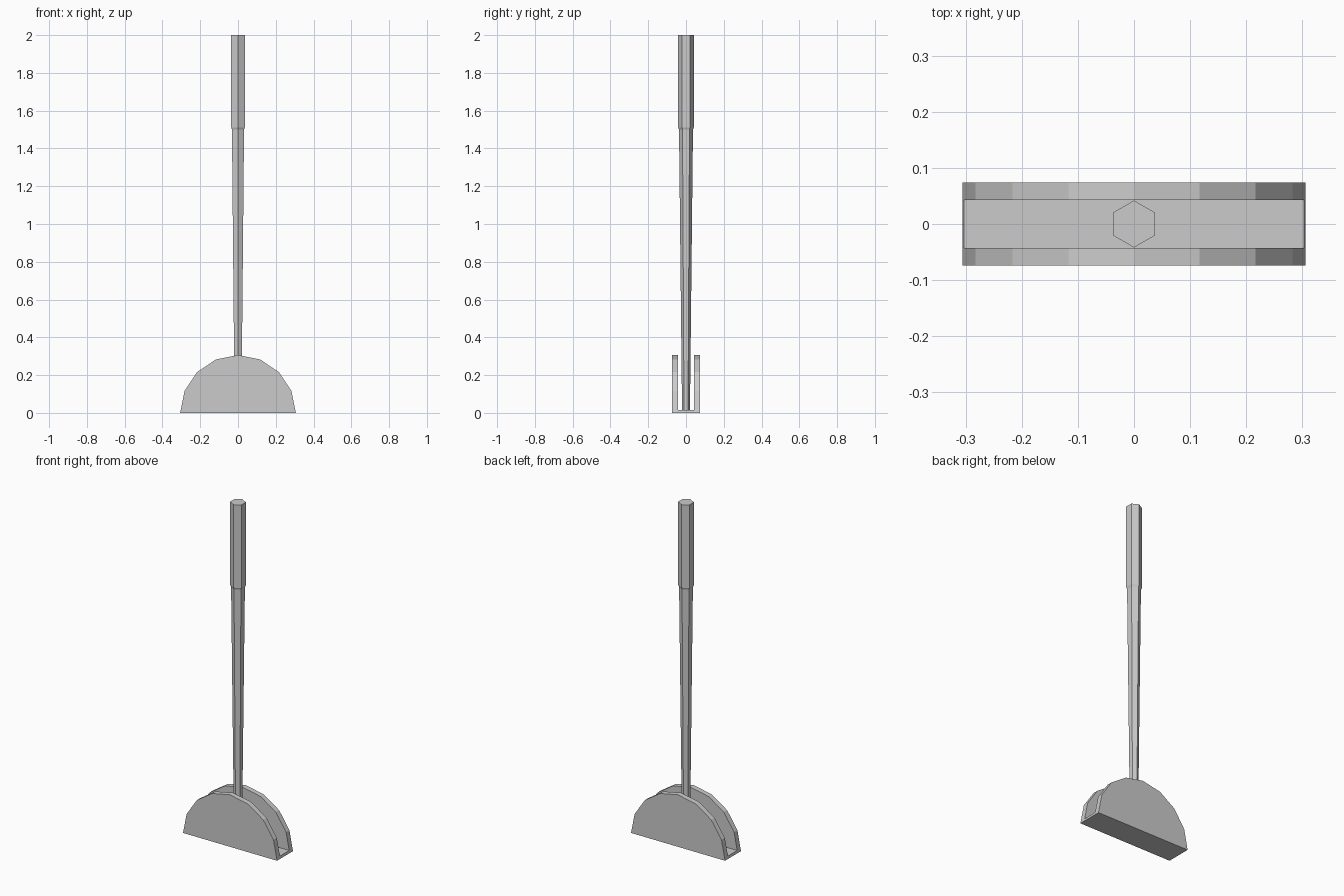
import bpy, bmesh, math

if "Cube" in bpy.data.objects:
    bpy.data.objects.remove(bpy.data.objects["Cube"])


def make_object(name, bm):
    bmesh.ops.recalc_face_normals(bm, faces=bm.faces[:])
    mesh = bpy.data.meshes.new(name)
    bm.to_mesh(mesh)
    bm.free()
    obj = bpy.data.objects.new(name, mesh)
    bpy.context.collection.objects.link(obj)
    return obj


def lofted_hexagon(name, sections):
    """Pointed-to-y hexagon skinned through (z, radius) sections."""
    bm = bmesh.new()
    rings = [[bm.verts.new((r * math.sin(i * math.pi / 3),
                            r * math.cos(i * math.pi / 3), z)) for i in range(6)]
             for z, r in sections]
    for low, high in zip(rings, rings[1:]):
        for i in range(6):
            j = (i + 1) % 6
            bm.faces.new((low[i], low[j], high[j], high[i]))
    bm.faces.new(rings[0])
    bm.faces.new(rings[-1])
    return make_object(name, bm)


RADIUS, HALF_DEPTH, HALF_GAP, FLOOR = 0.306, 0.074, 0.043, 0.015

# Half-round base: eight-sided arc extruded along y
bm = bmesh.new()
arc = [(RADIUS * math.cos(i * math.pi / 8), RADIUS * math.sin(i * math.pi / 8))
       for i in range(9)]
face = bm.faces.new([bm.verts.new((x, -HALF_DEPTH, z)) for x, z in arc])
side = bmesh.ops.extrude_face_region(bm, geom=[face])
bmesh.ops.translate(bm, vec=(0, 2 * HALF_DEPTH, 0),
                    verts=[v for v in side["geom"] if isinstance(v, bmesh.types.BMVert)])
base = make_object("slotted_base", bm)

# Slot between the two side plates, leaving a thin floor
bm = bmesh.new()
bmesh.ops.create_cube(bm, size=1)
bmesh.ops.scale(bm, vec=(1, 2 * HALF_GAP, 1), verts=bm.verts)
bmesh.ops.translate(bm, vec=(0, 0, 0.5 + FLOOR), verts=bm.verts)
cutter = make_object("slot_cutter", bm)
cutter.hide_render = True
cutter.hide_set(True)
cut = base.modifiers.new("slot", 'BOOLEAN')
cut.operation = 'DIFFERENCE'
cut.solver = 'EXACT'
cut.object = cutter
bpy.context.view_layer.objects.active = base
base.select_set(True)
bpy.ops.object.modifier_apply(modifier=cut.name)
bpy.data.objects.remove(cutter)

# Tapered shaft flaring into the thicker grip
lofted_hexagon("handle", [(FLOOR, 0.021), (1.50, 0.037), (1.512, 0.042), (2.0, 0.042)])
